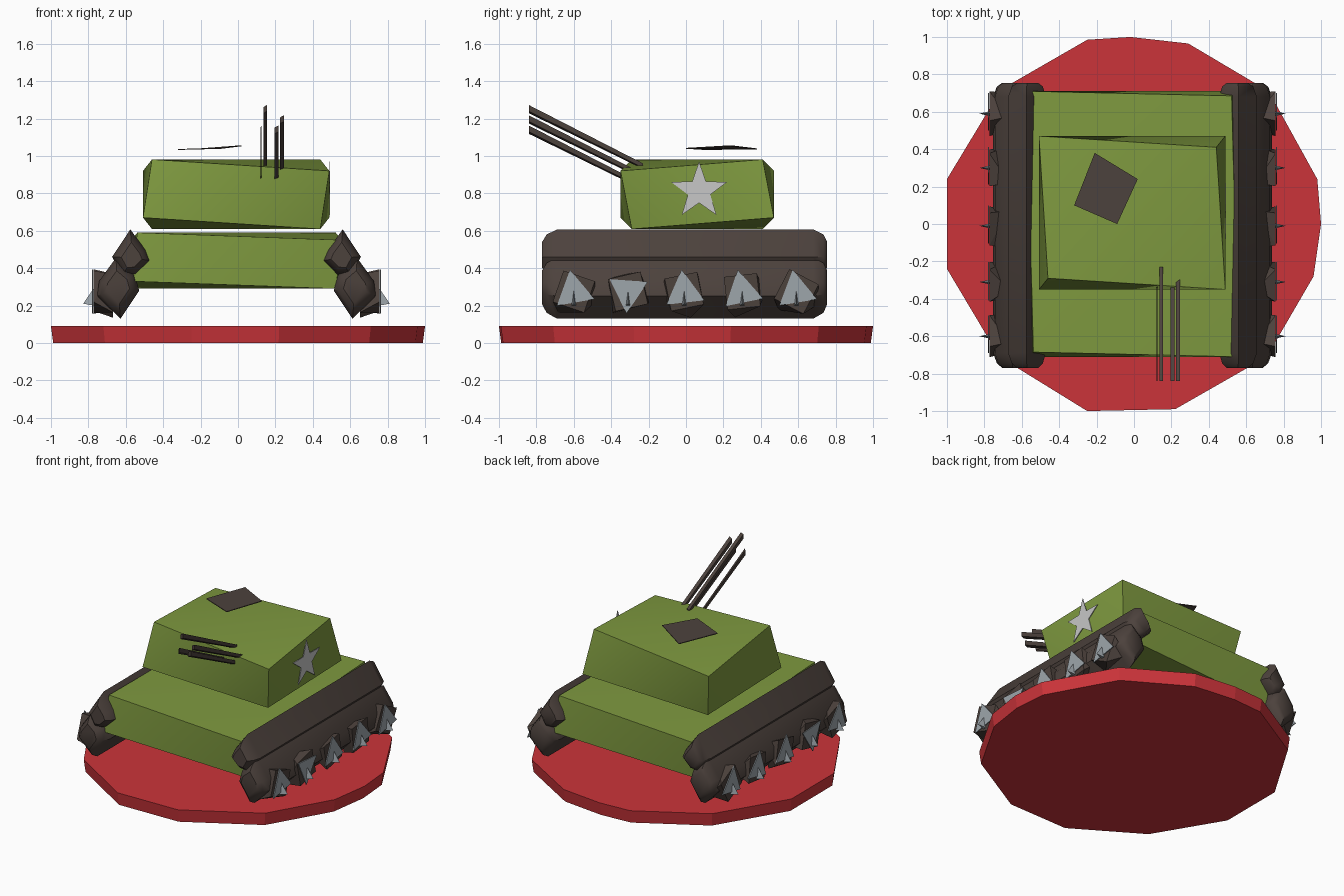
import bpy, bmesh, math
from mathutils import Vector

if "Cube" in bpy.data.objects:
    bpy.data.objects.remove(bpy.data.objects["Cube"])


def material(name, rgb):
    m = bpy.data.materials.new(name)
    m.use_nodes = True
    m.diffuse_color = (*rgb, 1)
    m.node_tree.nodes["Principled BSDF"].inputs["Base Color"].default_value = (*rgb, 1)
    return m


GREEN = material("olive green", (0.21, 0.32, 0.05))
RED = material("red", (0.6, 0.034, 0.042))
BROWN = material("dark brown", (0.073, 0.054, 0.046))
STEEL = material("steel grey", (0.34, 0.38, 0.41))
WHITE = material("pale grey", (0.57, 0.57, 0.57))
MID = -0.008  # centre plane of the running gear


def finish(name, bm, mat, angle=None):
    bmesh.ops.recalc_face_normals(bm, faces=bm.faces)
    mesh = bpy.data.meshes.new(name)
    bm.to_mesh(mesh)
    bm.free()
    mesh.materials.append(mat)
    ob = bpy.data.objects.new(name, mesh)
    bpy.context.collection.objects.link(ob)
    if angle:
        bpy.ops.object.select_all(action="DESELECT")
        ob.select_set(True)
        bpy.context.view_layer.objects.active = ob
        bpy.ops.object.shade_smooth_by_angle(angle=math.radians(angle))
    return ob


def hull(name, points, mat, angle=None):
    bm = bmesh.new()
    for p in points:
        bm.verts.new(p)
    bmesh.ops.convex_hull(bm, input=bm.verts)
    return finish(name, bm, mat, angle)


def loft(name, rings, mat, angle=None):
    """Skin a list of equal closed rings and cap both ends."""
    bm = bmesh.new()
    rows = [[bm.verts.new(p) for p in ring] for ring in rings]
    n = len(rows[0])
    for a, b in zip(rows, rows[1:]):
        for i in range(n):
            j = (i + 1) % n
            bm.faces.new((a[i], a[j], b[j], b[i]))
    bm.faces.new(rows[0])
    bm.faces.new(rows[-1])
    return finish(name, bm, mat, angle)


def skewed_box(name, centre, wide, narrow, mat):
    """Box whose alternate corners are pulled to the wide or the narrow side."""
    cx, cy, cz = centre
    pts = []
    for sx in (-1, 1):
        for sy in (-1, 1):
            for sz in (-1, 1):
                high = sx * sy * sz > 0
                xy = narrow if high == (sz > 0) else wide
                z = wide[2] if high == (sz > 0) else narrow[2]
                pts.append((cx + sx * xy[0], cy + sy * xy[1], cz + sz * z))
    return hull(name, pts, mat, 30)


# Base plate
outline = [(-0.02, 1), (-0.25, 0.985), (-0.71, 0.72), (-1, 0.24), (-1, -0.24),
           (-0.72, -0.71), (-0.25, -1), (0.22, -0.99), (0.71, -0.71), (0.96, -0.28),
           (1, 0), (0.98, 0.24), (0.72, 0.71), (0.29, 0.965)]
loft("base_plate", [[(x * s, y * s, z) for x, y in outline]
                    for s, z in ((0.988, 0), (1, 0.09))], RED)


# Hull and turret: high corners sit on one diagonal, low corners on the other
def body(name, centre, outer, inner):
    cx, cy, cz = centre
    pts = []
    for sx in (-1, 1):
        for sy in (-1, 1):
            for sz in (-1, 1):
                crest = (sx * sy > 0) == (sz > 0)
                ex, ey = inner[:2] if crest else outer[:2]
                ez = outer[2] if crest else inner[2]
                pts.append((cx + sx * ex, cy + sy * ey, cz + sz * ez))
    hull(name, pts, GREEN, 30)


body("hull", (MID, 0, 0.44), (0.565, 0.71, 0.15), (0.53, 0.685, 0.11))
body("turret", (-0.01, 0.06, 0.795), (0.498, 0.41, 0.186), (0.45, 0.35, 0.125))

# Star plate on the turret side
star = []
for i in range(10):
    r = 0.158 if i % 2 == 0 else 0.063
    a = math.radians(36 * i)
    star.append((0.07 + r * math.sin(a), 0.812 + r * math.cos(a)))
loft("star", [[(x, y, z) for y, z in star] for x in (0.488, 0.493)], WHITE)

# Floating hatch plate
hatch = [(-0.21, 0.38, 1.035), (0.02, 0.24, 1.052), (-0.09, 0, 1.038), (-0.32, 0.1, 1.032)]
loft("hatch", [[(x, y, z + d) for x, y, z in hatch] for d in (0, 0.005)], BROWN)

# Gun barrels: slim tilted blades
for i, (x, tip_z, start_y, half) in enumerate(((0.145, 1.25, -0.23, 0.009),
                                               (0.235, 1.195, -0.25, 0.01),
                                               (0.205, 1.14, -0.24, 0.011),
                                               (0.122, 1.14, -0.31, 0.003))):
    start_z = tip_z - 0.5 * (start_y + 0.84)
    loft("gun_barrel_%d" % (i + 1),
         [[(x - half, y, z - w), (x + half, y, z - w * 0.5),
           (x + half, y, z + w), (x - half, y, z + w * 0.5)]
          for y, z, w in ((start_y, start_z, 0.015), (-0.84, tip_z, 0.022))], BROWN)

# Track bars: two faceted bars per side with tapered ends
upper = [(0.568, 0.607), (0.665, 0.46), (0.61, 0.36), (0.54, 0.365), (0.463, 0.44), (0.488, 0.5)]
lower = [(0.645, 0.455), (0.735, 0.33), (0.745, 0.25), (0.62, 0.13), (0.52, 0.28), (0.545, 0.37)]


def track(name, section, side):
    cx = sum(p[0] for p in section) / len(section)
    cz = sum(p[1] for p in section) / len(section)
    rings = []
    for y, s in ((-0.77, 0.55), (-0.745, 0.82), (-0.69, 1), (0.68, 1), (0.735, 0.82), (0.755, 0.55)):
        rings.append([(MID + side * (cx + (x - cx) * s), y, cz + (z - cz) * s) for x, z in section])
    loft(name, rings, BROWN, 40)


# Wheels: (y, spin in degrees), and a triangular hub cap with a thin spur
wheels = [(-0.6, 20), (-0.31, 160), (-0.01, 55), (0.3, 5), (0.59, 25)]


def ring(count, x, y, z, r, spin, side):
    out = []
    for k in range(count):
        a = math.radians(spin + 360 * k / count)
        out.append((MID + side * x, y + r * math.sin(a), z + r * math.cos(a)))
    return out


for side, label in ((1, "left"), (-1, "right")):
    track("upper_track_" + label, upper, side)
    track("lower_track_" + label, lower, side)
    for i, (y, spin) in enumerate(wheels):
        tag = "%s_%d" % (label, i + 1)
        turn = spin * 1.7 + 30
        chunk = ring(4, 0.765, y, 0.275, 0.125, turn, side) \
            + ring(3, 0.66, y, 0.25, 0.12, turn + 40, side)
        hull("wheel_" + tag, chunk, BROWN)
        tri = 0 if i != 1 else 60
        cap = ring(3, 0.772, y, 0.275, 0.118, tri - 12 + spin * 0.1, side)
        back = [Vector(p) - Vector((side * 0.006, 0, 0)) for p in cap]
        loft("hub_cap_" + tag, [back, cap], STEEL)
        x0, x1 = (MID + side * v for v in (0.765, 0.82))
        hull("hub_spur_" + tag, [(x0, y - 0.012, 0.2), (x0, y + 0.012, 0.2),
                                 (x0, y, 0.29), (x1, y, 0.21)], STEEL)
